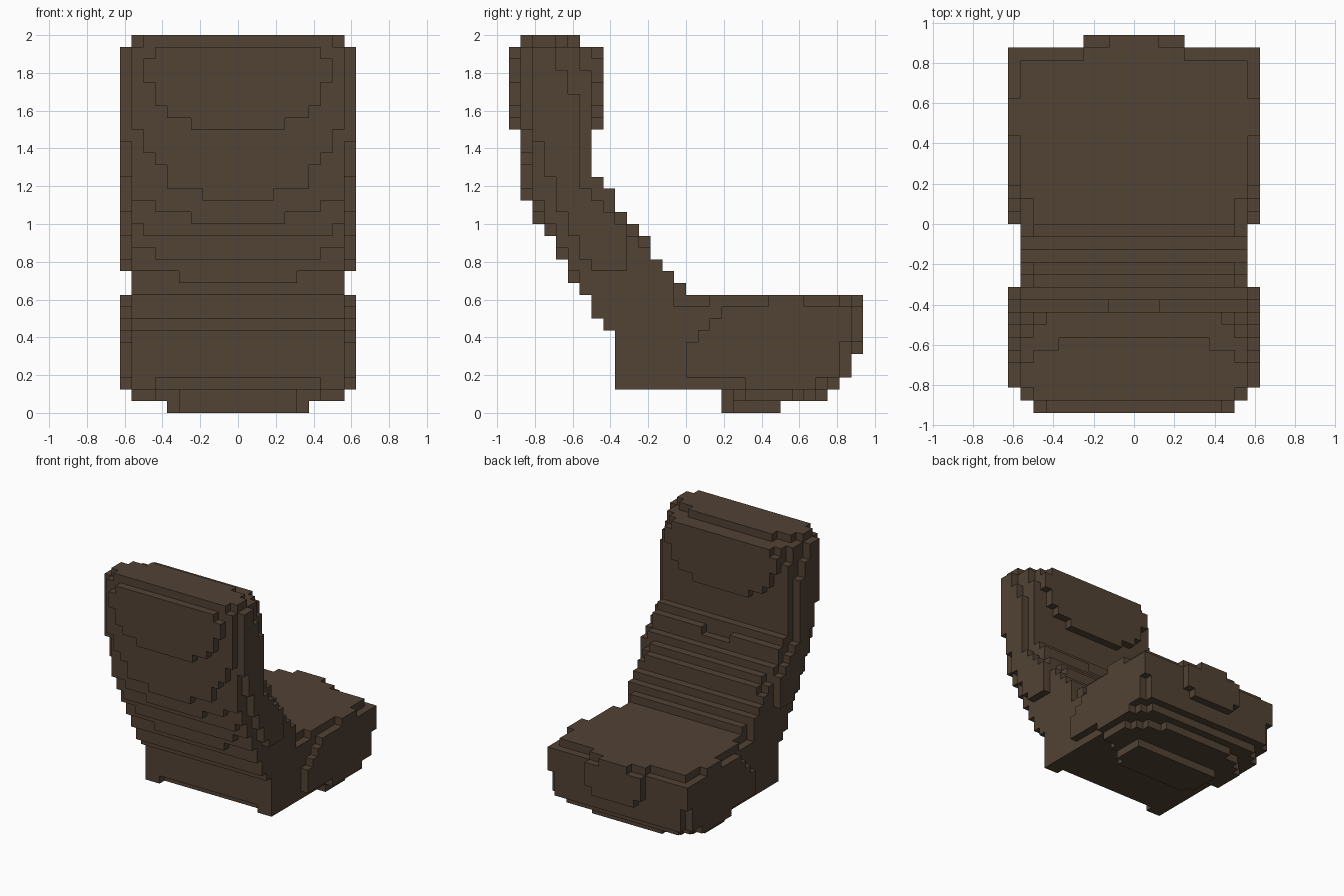
import bpy
import bmesh
from mathutils import Vector

cube = bpy.data.objects.get("Cube")
if cube:
    bpy.data.objects.remove(cube)

UNIT = 1 / 16  # edge of one building block

leather = bpy.data.materials.new("dark_brown_leather")
leather.use_nodes = True
colour = (0.084, 0.054, 0.034, 1)
leather.diffuse_color = colour
leather.node_tree.nodes["Principled BSDF"].inputs["Base Color"].default_value = colour


def slab(half, y_start, y_end, bottom, top, inner=0):
    """Blocks of a symmetric slab; inner leaves a gap around the centre line."""
    return {(x, y, z)
            for x in range(-half, half)
            for y in range(y_start, y_end)
            for z in range(bottom, top)
            if not -inner <= x < inner}


def stack(y, top, rows):
    """One vertical layer made of (half width, bottom) rows, from the top down."""
    blocks = set()
    for half, bottom in rows:
        blocks |= slab(half, y, y + 1, bottom, top)
        top = bottom
    return blocks


# Backrest: curved shell, its rear layers narrowing towards the bottom
backrest = set()
shell = {
    -14: (31, [(9, 24), (8, 22), (7, 21), (6, 19), (3, 18)]),
    -13: (31, [(9, 18), (7, 17), (4, 16)]),
    -12: (31, [(9, 16), (8, 15)]),
    -11: (31, [(9, 14), (7, 13)]),
    -10: (31, [(9, 12), (5, 11)]),
    -9: (31, [(8, 29), (9, 10)]),
    -8: (20, [(9, 8)]),
    -7: (19, [(9, 7)]),
    -6: (17, [(9, 3)]),
    -5: (16, [(8, 15), (9, 2)]),
    -4: (15, [(8, 14), (9, 2)]),
    -3: (13, [(9, 2)]),
    -2: (12, [(9, 2)]),
    -1: (11, [(8, 9), (9, 2)]),
}
for y, (top, rows) in shell.items():
    backrest |= stack(y, top, rows)
backrest -= slab(2, -7, -6, 18, 19)
backrest |= slab(9, -6, -5, 2, 3, inner=7)

# Rounded top of the backrest
for half, y_start, y_end in [(8, -14, -13), (9, -13, -11), (8, -11, -10), (6, -10, -9)]:
    backrest |= slab(half, y_start, y_end, 31, 32)

# Side bolsters that follow the curve
for bottom, top, rear, front in [
        (29, 31, -13, -11), (27, 29, -13, -10), (23, 27, -13, -9),
        (20, 23, -12, -9), (19, 20, -11, -9), (18, 19, -11, -8),
        (17, 18, -11, -7), (16, 17, -10, -6), (15, 16, -10, -5),
        (13, 15, -9, -5), (12, 13, -8, -5)]:
    backrest |= slab(10, rear, front, bottom, top, inner=9)

# Headrest pads on both faces
headrest = set()
for y in (-15, -8):
    headrest |= stack(y, 31, [(7, 30), (8, 28), (7, 26), (6, 25), (4, 24)])

# Seat cushion: core, stepped top edge and rounded lower edge
seat = slab(9, 0, 12, 2, 9) | slab(8, 12, 13, 2, 3)
seat |= slab(9, 12, 14, 3, 9)
for half, y_start, y_end in [(8, 0, 2), (9, 2, 7), (10, 7, 10), (9, 10, 13),
                             (4, 13, 14), (2, 14, 15)]:
    seat |= slab(half, y_start, y_end, 9, 10)
for y_start, y_end, bottom, top in [(0, 1, 3, 6), (1, 2, 3, 7), (2, 3, 3, 8),
                                    (3, 5, 3, 9), (5, 11, 2, 9),
                                    (11, 13, 3, 9), (13, 14, 6, 9)]:
    seat |= slab(10, y_start, y_end, bottom, top, inner=9)
seat |= stack(14, 9, [(4, 6), (3, 5)])

# Foot under the seat
foot = slab(5, 3, 4, 0, 1) | slab(6, 4, 8, 0, 1)
for half, y_start, y_end in [(5, 3, 4), (7, 4, 5), (9, 5, 9), (8, 9, 10),
                             (7, 10, 11), (5, 11, 12)]:
    foot |= slab(half, y_start, y_end, 1, 2)

parts = {"backrest": backrest, "headrest_pads": headrest,
         "seat_cushion": seat, "seat_foot": foot}
solid = set().union(*parts.values())


def build(name, blocks):
    """Skin the exposed block faces as one flat-shaded mesh."""
    bm = bmesh.new()
    for block in sorted(blocks):
        centre = Vector(block) + Vector((0.5, 0.5, 0.5))
        for axis in range(3):
            for sign in (-1, 1):
                normal = Vector((0, 0, 0))
                normal[axis] = sign
                if tuple(int(a + b) for a, b in zip(block, normal)) in solid:
                    continue
                u = Vector((0, 0, 0))
                u[(axis + 1) % 3] = 0.5
                v = normal.cross(u)
                middle = centre + normal / 2
                corners = (middle - u - v, middle + u - v, middle + u + v, middle - u + v)
                bm.faces.new([bm.verts.new(c * UNIT) for c in corners])
    bmesh.ops.remove_doubles(bm, verts=bm.verts, dist=UNIT / 100)
    mesh = bpy.data.meshes.new(name)
    bm.to_mesh(mesh)
    bm.free()
    mesh.materials.append(leather)
    bpy.context.collection.objects.link(bpy.data.objects.new(name, mesh))


for name, blocks in parts.items():
    build(name, blocks)
